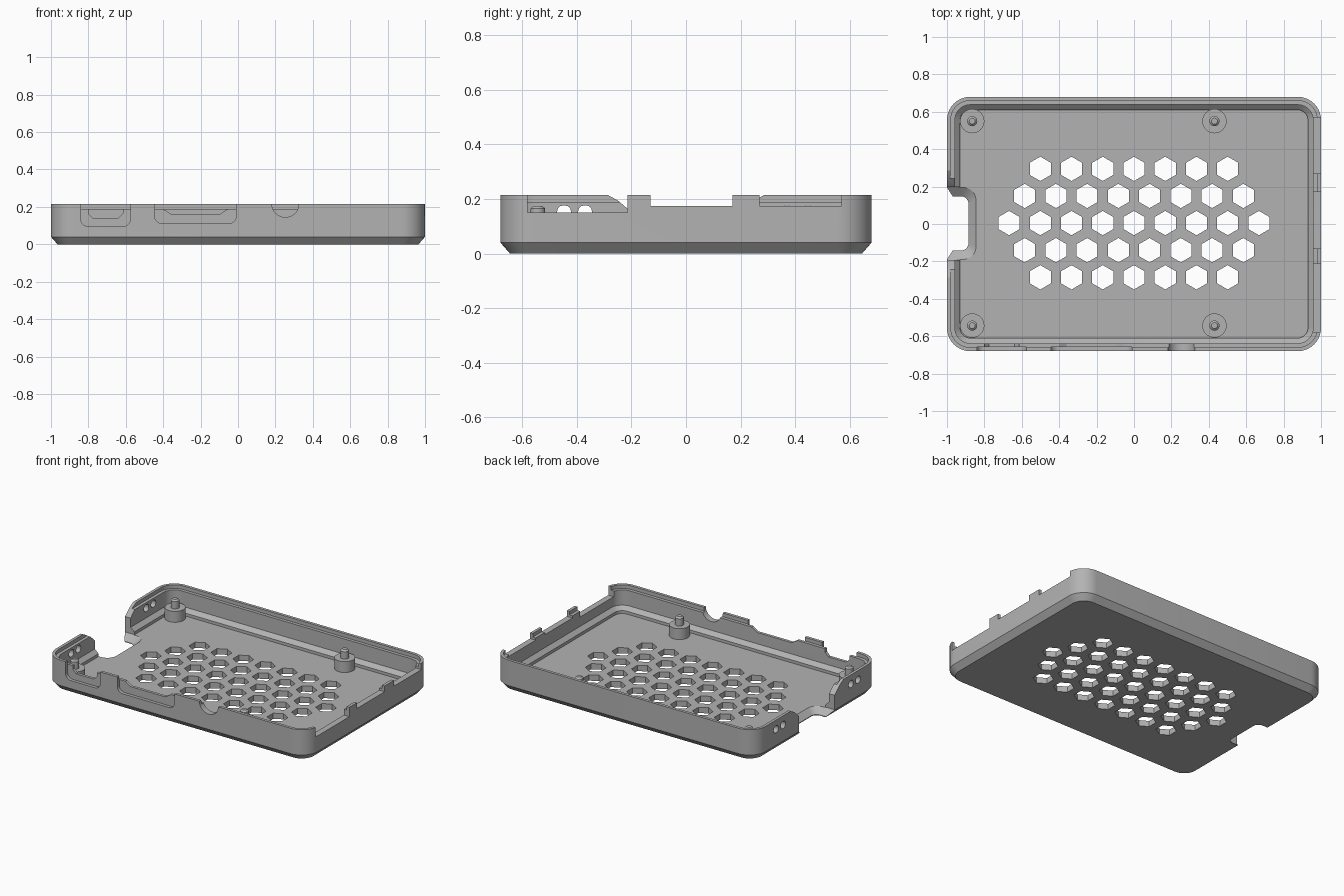
import bpy, bmesh, math
from mathutils import Vector

cube = bpy.data.objects.get("Cube")
if cube:
    bpy.data.objects.remove(cube)

grey = bpy.data.materials.new("plain grey")
grey.use_nodes = True
grey.diffuse_color = (0.45, 0.45, 0.45, 1)
grey.node_tree.nodes["Principled BSDF"].inputs["Base Color"].default_value = (0.45, 0.45, 0.45, 1)


def finish(name, bm):
    bmesh.ops.recalc_face_normals(bm, faces=bm.faces)
    mesh = bpy.data.meshes.new(name)
    bm.to_mesh(mesh)
    bm.free()
    mesh.materials.append(grey)
    obj = bpy.data.objects.new(name, mesh)
    bpy.context.collection.objects.link(obj)
    return obj


def loft(bm, rings):
    """Skin a stack of equal-length rings and cap both ends."""
    rows = [[bm.verts.new(p) for p in ring] for ring in rings]
    n = len(rows[0])
    for a, b in zip(rows, rows[1:]):
        for i in range(n):
            j = (i + 1) % n
            bm.faces.new((a[i], a[j], b[j], b[i]))
    bm.faces.new(rows[0])
    bm.faces.new(rows[-1])


def rounded(hx, hy, r, z, cx=0, cy=0, steps=10):
    pts = []
    for k, (sx, sy) in enumerate(((1, 1), (-1, 1), (-1, -1), (1, -1))):
        for i in range(steps + 1):
            a = math.pi / 2 * (k + i / steps)
            pts.append(Vector((cx + sx * (hx - r) + r * math.cos(a),
                               cy + sy * (hy - r) + r * math.sin(a), z)))
    return pts


def circle(r, n, cx=0, cy=0, turn=0):
    return [(cx + r * math.cos(turn + math.tau * i / n),
             cy + r * math.sin(turn + math.tau * i / n)) for i in range(n)]


def prism(bm, outline, axis, lo, hi):
    """Extrude a 2D outline along an axis; outline is (x,z), (y,z) or (x,y)."""
    place = {"x": lambda p, t: (t, p[0], p[1]),
             "y": lambda p, t: (p[0], t, p[1]),
             "z": lambda p, t: (p[0], p[1], t)}[axis]
    loft(bm, [[place(p, t) for p in outline] for t in (lo, hi)])


def cut(outline, axis, lo, hi):
    bm = bmesh.new()
    prism(bm, outline, axis, lo, hi)
    cutters.append(finish("cutter", bm))


def box(a0, a1, b0, b1):
    return [(a0, b0), (a1, b0), (a1, b1), (a0, b1)]


cutters = []
W, D, TOP, FLOOR = 1.0, 0.68, 0.215, 0.04

# Tray shell: chamfered base, stepped lip, sloped inside foot
profile = [(0.035, 0), (0, FLOOR), (0, TOP), (0.02, TOP), (0.02, 0.19),
           (0.042, 0.19), (0.042, 0.085), (0.07, 0.06), (0.07, FLOOR)]
bm = bmesh.new()
loft(bm, [rounded(W - i, D - i, 0.125 - i, z) for i, z in profile])
tray = finish("tray", bm)

# Vent grid of hexagons
bm = bmesh.new()
for row in range(-2, 3):
    count = 9 - abs(row)
    for i in range(count):
        prism(bm, circle(0.065, 6, (i - (count - 1) / 2) * 0.167, 0.005 + row * 0.145, math.pi / 6),
              "z", -0.1, 0.1)
cutters.append(finish("vent_cutter", bm))

# Card notch: bevelled through the floor, with swept wall ends above
bm = bmesh.new()
loft(bm, [rounded(hx, hy, r, z, -1.1, 0.003, 6) for hx, hy, r, z in
          ((0.215, 0.145, 0.04, -0.01), (0.215, 0.145, 0.04, 0.005), (0.258, 0.195, 0.07, FLOOR + 0.002),
           (0.258, 0.195, 0.07, 0.3))])
cutters.append(finish("notch_cutter", bm))
sweep = [(0.19, 0.14), (0.215, 0.165), (0.25, 0.195), (0.28, 0.211), (0.31, 0.23)]
cut([(-y, z) for y, z in reversed(sweep)] + sweep, "x", -1.1, -0.85)

# Wide sockets in the left end wall
for y0, y1, z in ((-0.58, -0.215, 0.15), (-0.13, 0.17, 0.175), (0.27, 0.57, 0.175)):
    cut(box(y0, y1, z, 0.3), "x", 0.9, 1.1)

# Front sockets: shallow rounded recess with a bevelled opening through it
for x0, x1, base, o0, o1, sill, bevel in (
        (-0.84, -0.575, 0.095, -0.80, -0.615, 0.14, 0.025),
        (-0.445, -0.01, 0.11, -0.40, -0.055, 0.163, 0.04)):
    ring = rounded((x1 - x0) / 2, 0.1, 0.04, 0, (x0 + x1) / 2, base + 0.1, 5)
    cut([(p.x, p.y) for p in ring], "y", -0.75, -0.658)
    cut([(o0, 0.3), (o0, sill + 0.025), (o0 + bevel, sill), (o1 - bevel, sill),
         (o1, sill + 0.025), (o1, 0.3)], "y", -0.75, -0.6)
arc = [(0.253 + 0.072 * math.cos(a), 0.215 + 0.07 * math.sin(a))
       for a in (math.pi + math.pi * i / 16 for i in range(17))]
cut([(0.181, 0.3)] + arc + [(0.325, 0.3)], "y", -0.75, -0.6)

# Indicator windows in the right end wall
for side in (-1, 1):
    for y in (0.37, 0.447):
        ring = rounded(0.025, 0.024, 0.02, 0, side * y, 0.152, 4)
        cut([(p.x, p.y) for p in ring], "x", -1.1, -0.9)

# Apply every cut to the tray
for c in cutters:
    c.hide_render = True
    mod = tray.modifiers.new("cut", "BOOLEAN")
    mod.operation = "DIFFERENCE"
    mod.solver = "EXACT"
    mod.object = c
bpy.context.view_layer.update()
result = bpy.data.meshes.new_from_object(tray.evaluated_get(bpy.context.evaluated_depsgraph_get()))
tray.modifiers.clear()
tray.data = result
for c in cutters:
    bpy.data.objects.remove(c)
parts = [tray]

# Board standoffs with locating pins
post = [(0.065, FLOOR - 0.01), (0.065, 0.115), (0.027, 0.115), (0.027, 0.165), (0.016, 0.175)]
for end, x in (("right", -0.865), ("left", 0.43)):
    for face, y in (("front", -0.543), ("back", 0.55)):
        bm = bmesh.new()
        loft(bm, [[(px, py, z) for px, py in circle(r, 32, x, y)] for r, z in post])
        parts.append(finish(f"standoff_{face}_{end}", bm))

bpy.ops.object.select_all(action="DESELECT")
for p in parts:
    p.select_set(True)
bpy.context.view_layer.objects.active = tray
bpy.ops.object.shade_smooth_by_angle(angle=math.radians(30))
